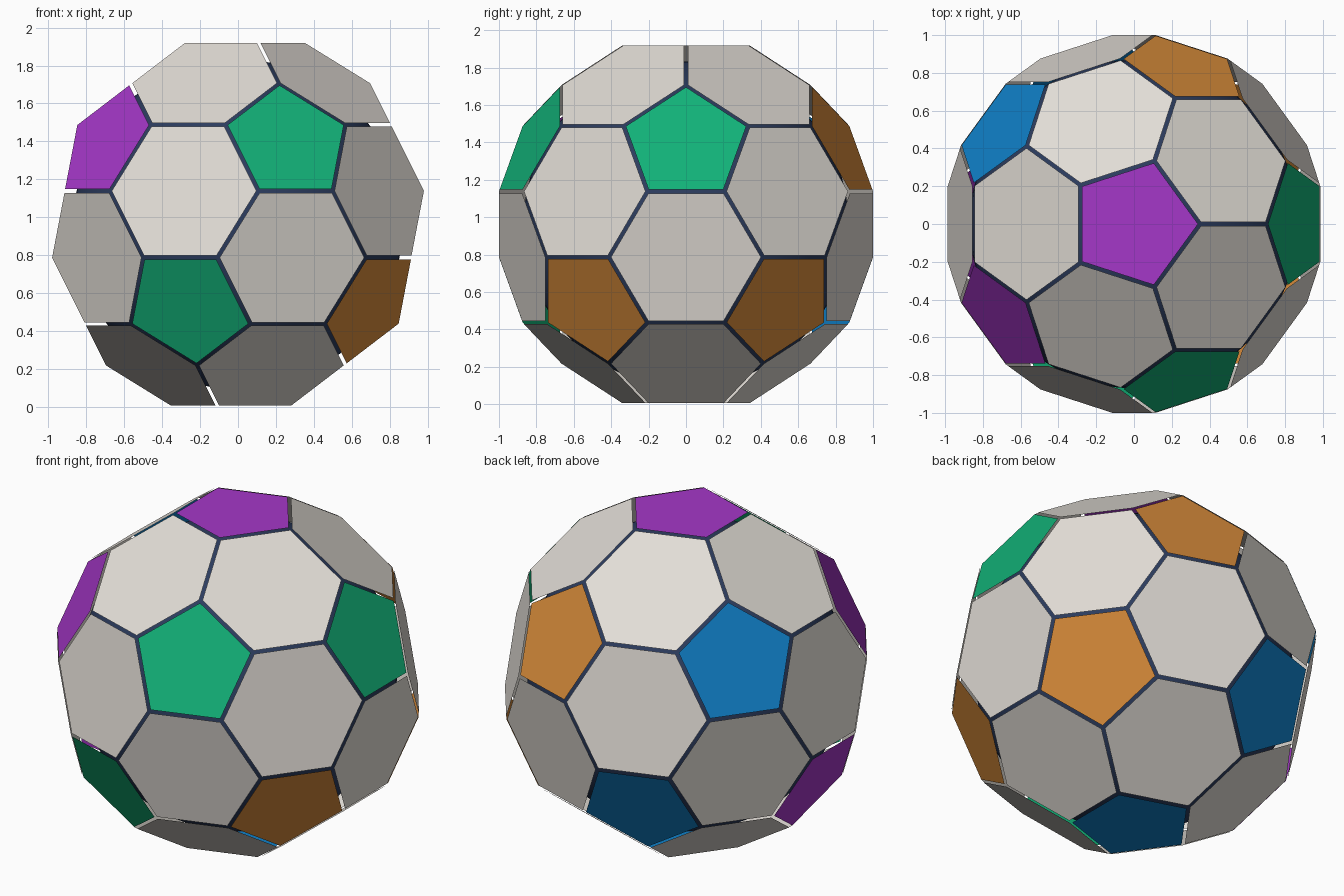
import bpy, math
from itertools import combinations
from mathutils import Vector

if "Cube" in bpy.data.objects:
    bpy.data.objects.remove(bpy.data.objects["Cube"])

EDGE = 0.4135            # panel edge length before the seams are cut
SEAM = 0.0105            # inset of each panel edge (half a seam)
CORE_R = 0.87
CENTRE = Vector((0, 0, 2.3274 * EDGE))


def material(name, rgb):
    m = bpy.data.materials.new(name)
    lin = [((c / 255 + 0.055) / 1.055) ** 2.4 for c in rgb]
    m.diffuse_color = (*lin, 1)
    m.use_nodes = True
    m.node_tree.nodes["Principled BSDF"].inputs["Base Color"].default_value = m.diffuse_color
    return m


MATS = {
    "white": material("warm white", (226, 221, 214)),
    "green": material("green", (18, 178, 120)),
    "orange": material("orange", (212, 137, 57)),
    "blue": material("blue", (16, 128, 200)),
    "purple": material("purple", (165, 55, 200)),
}
NAVY = material("dark navy", (44, 60, 94))

# Twelve icosahedron corners, one pentagon sits on each
RADIUS = 3 * EDGE * 0.95106
UP = math.atan(0.5)


def corner(az, elev):
    a = math.radians(az)
    return RADIUS * Vector((math.cos(a) * math.cos(elev),
                            math.sin(a) * math.cos(elev), math.sin(elev)))


corners = [(corner(0, math.pi / 2), "purple"), (corner(0, -math.pi / 2), "blue")]
upper = ("green", "orange", "blue", "purple", "green")
lower = ("orange", "blue", "purple", "green", "orange")
for k in range(5):
    corners.append((corner(72 * k, UP), upper[k]))
    corners.append((corner(72 * k + 36, -UP), lower[k]))
points = [c[0] for c in corners]


def near(p, q):
    return 0 < (p - q).length < 3.3 * EDGE


def panel(pts):
    """Order the corners around the panel and shrink it to leave a seam."""
    mid = sum(pts, Vector()) / len(pts)
    n = mid.normalized()
    u = (pts[0] - mid).normalized()
    v = n.cross(u)
    pts = sorted(pts, key=lambda p: math.atan2((p - mid).dot(v), (p - mid).dot(u)))
    inradius = ((pts[0] + pts[1]) / 2 - mid).length
    s = 1 - SEAM / inradius
    return [mid + (p - mid) * s for p in pts]


panels = {name: [] for name in MATS}

# Coloured pentagons
for p, colour in corners:
    panels[colour].append(panel([(2 * p + q) / 3 for q in points if near(p, q)]))

# White hexagons, one per icosahedron face
for tri in combinations(points, 3):
    if all(near(a, b) for a, b in combinations(tri, 2)):
        panels["white"].append(
            panel([(2 * a + b) / 3 for a in tri for b in tri if a is not b]))

for name, polys in panels.items():
    verts, faces = [], []
    for poly in polys:
        faces.append(range(len(verts), len(verts) + len(poly)))
        verts += poly
    mesh = bpy.data.meshes.new(name + "_panels")
    mesh.from_pydata(verts, [], [list(f) for f in faces])
    mesh.materials.append(MATS[name])
    ob = bpy.data.objects.new(name + "_panels", mesh)
    ob.location = CENTRE
    bpy.context.collection.objects.link(ob)

# Dark core ball visible through the seams
bpy.ops.mesh.primitive_uv_sphere_add(segments=64, ring_count=32, radius=CORE_R,
                                     location=CENTRE)
core = bpy.context.object
core.name = "core_ball"
core.data.materials.append(NAVY)
bpy.ops.object.shade_smooth()
